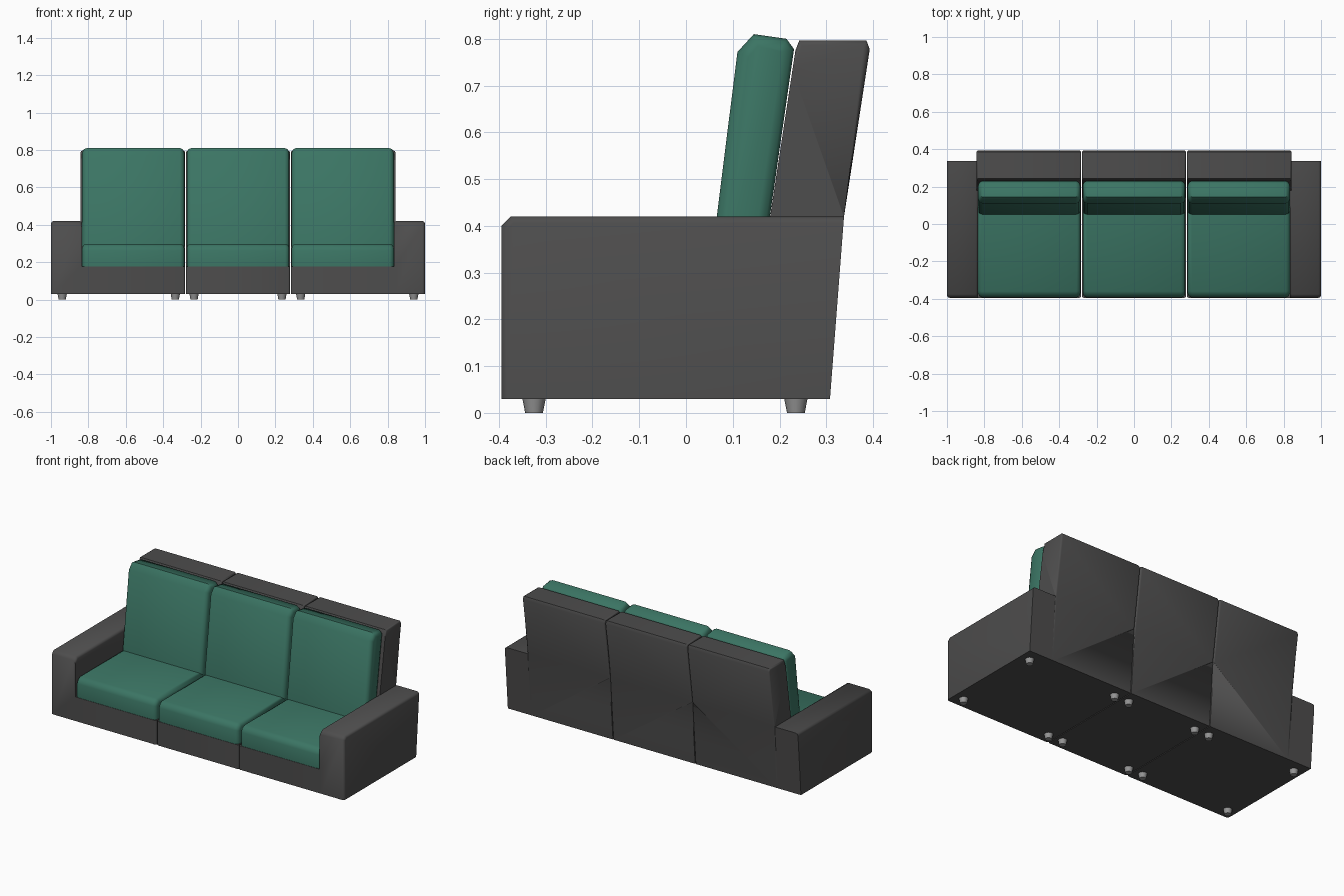
import bpy, bmesh, math

if "Cube" in bpy.data.objects:
    bpy.data.objects.remove(bpy.data.objects["Cube"])


def material(name, rgb):
    m = bpy.data.materials.new(name)
    m.diffuse_color = (*rgb, 1)
    m.use_nodes = True
    m.node_tree.nodes["Principled BSDF"].inputs["Base Color"].default_value = m.diffuse_color
    return m


GREY = material("charcoal fabric", (0.075, 0.074, 0.074))
GREEN = material("green fabric", (0.043, 0.175, 0.125))
METAL = material("light grey metal", (0.30, 0.30, 0.30))


def finish(name, bm, mat, angle=50):
    bmesh.ops.recalc_face_normals(bm, faces=bm.faces)
    me = bpy.data.meshes.new(name)
    bm.to_mesh(me)
    bm.free()
    me.materials.append(mat)
    ob = bpy.data.objects.new(name, me)
    bpy.context.collection.objects.link(ob)
    smooth(ob, angle)
    return ob


def smooth(ob, angle=50):
    bpy.ops.object.select_all(action='DESELECT')
    ob.select_set(True)
    bpy.context.view_layer.objects.active = ob
    bpy.ops.object.shade_smooth_by_angle(angle=math.radians(angle))


def prism(name, profile, xa, xb, mat, width, rule, segments=2):
    """Extrude a (y, z) profile along x; bevel end edges picked by rule(mid)."""
    bm = bmesh.new()
    a = [bm.verts.new((xa, y, z)) for y, z in profile]
    b = [bm.verts.new((xb, y, z)) for y, z in profile]
    n = len(profile)
    bm.faces.new(a)
    bm.faces.new(b[::-1])
    for i in range(n):
        j = (i + 1) % n
        bm.faces.new((a[j], a[i], b[i], b[j]))
    edges = []
    for e in bm.edges:
        p, q = e.verts[0].co, e.verts[1].co
        if abs(p.x - q.x) < 1e-6 and rule((p + q) / 2):
            edges.append(e)
    bmesh.ops.bevel(bm, geom=edges, offset=width, segments=segments,
                    profile=0.5, affect='EDGES')
    return finish(name, bm, mat)


def union(ob, other):
    mod = ob.modifiers.new("join", 'BOOLEAN')
    mod.operation = 'UNION'
    mod.solver = 'EXACT'
    mod.object = other
    bpy.context.view_layer.objects.active = ob
    bpy.ops.object.modifier_apply(modifier=mod.name)
    bpy.data.objects.remove(other)
    smooth(ob)


# Side profiles as (y, z)
BODY = [(-0.395, 0.03), (-0.395, 0.178), (0.143, 0.178), (0.234, 0.775),
        (0.242, 0.796), (0.386, 0.796), (0.393, 0.778), (0.338, 0.42),
        (0.308, 0.03)]
ARM = [(-0.395, 0.03), (-0.395, 0.40), (-0.375, 0.42), (0.338, 0.42),
       (0.308, 0.03)]
SEAT = [(-0.393, 0.178), (-0.393, 0.262), (-0.383, 0.285), (-0.36, 0.298),
        (0.14, 0.298), (0.14, 0.178)]
BACK = [(0.049, 0.285), (0.11, 0.772), (0.145, 0.81), (0.215, 0.80),
        (0.231, 0.778), (0.160, 0.285)]


def cushions(label, xa, xb):
    prism(label + " seat cushion", SEAT, xa, xb, GREEN, 0.022,
          lambda m: m.z > 0.2 or m.y < -0.38)
    prism(label + " back cushion", BACK, xa, xb, GREEN, 0.024,
          lambda m: m.z > 0.3)


# Middle module
prism("middle frame", BODY, -0.278, 0.278, GREY, 0.009,
      lambda m: m.z > 0.05 and (m.z > 0.5 or m.y < -0.3))
cushions("middle", -0.274, 0.274)

# Mirrored end modules, each with an arm joined to the frame
for s, label in ((-1, "left"), (1, "right")):
    frame = prism(label + " frame", BODY, s * 0.283, s * 0.842, GREY, 0.009,
                  lambda m: m.z > 0.5 or (m.z > 0.05 and m.y < -0.3
                                          and abs(m.x) < 0.5))
    arm = prism(label + " arm", ARM, s * 0.833, s * 1.0, GREY, 0.014,
                lambda m: m.z > 0.3 or (m.y < -0.39 and abs(m.x) > 0.9))
    union(frame, arm)
    cushions(label, s * 0.287, s * 0.833)

# Small tapered feet
for x in (-0.94, -0.335, -0.235, 0.235, 0.335, 0.94):
    for y, place in ((-0.325, "front"), (0.235, "rear")):
        bm = bmesh.new()
        bmesh.ops.create_cone(bm, cap_ends=True, segments=16, radius1=0.019,
                              radius2=0.025, depth=0.031)
        bmesh.ops.translate(bm, verts=bm.verts, vec=(x, y, 0.0155))
        finish(place + " foot", bm, METAL)
